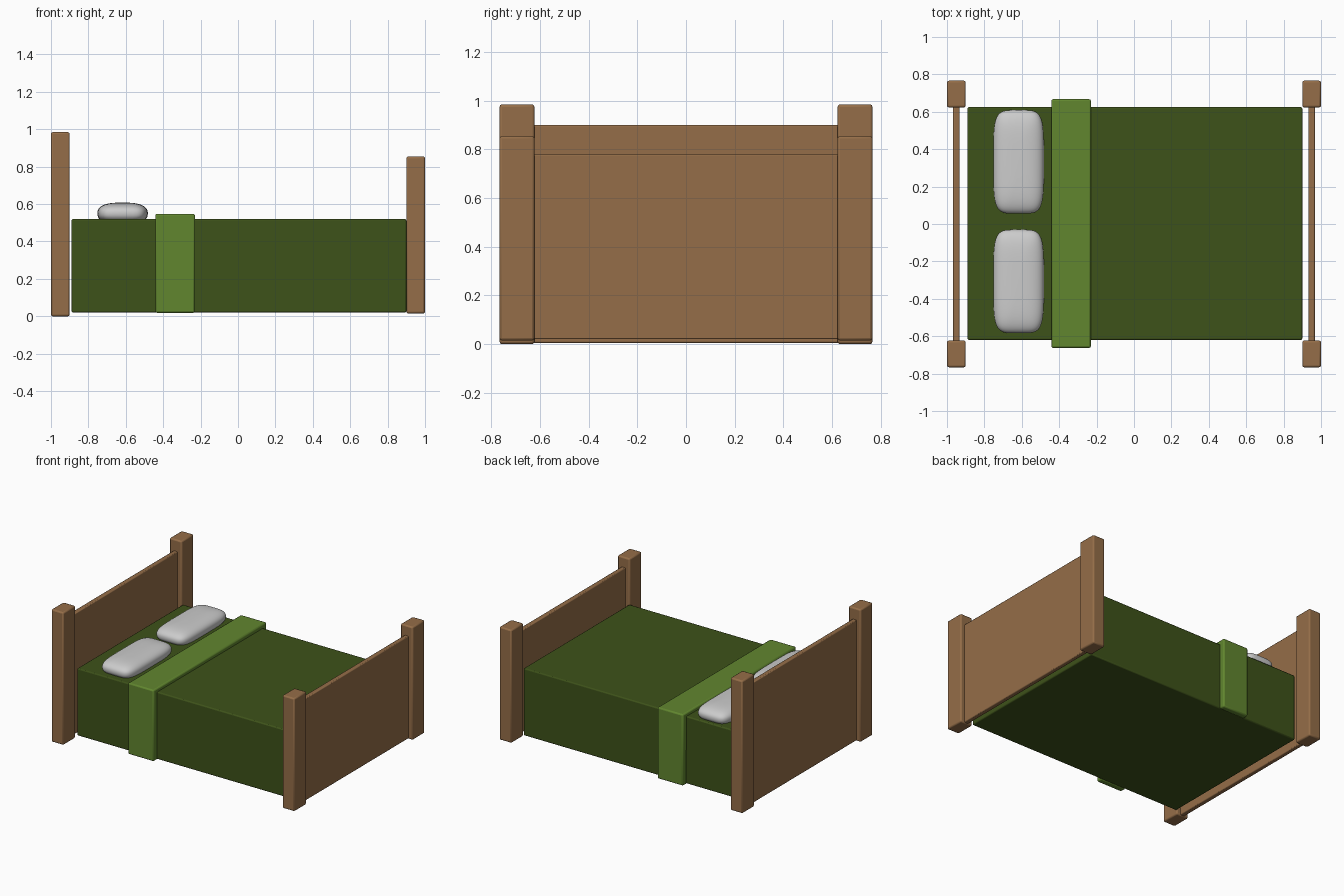
import bpy, bmesh, math
from mathutils import Vector

if "Cube" in bpy.data.objects:
    bpy.data.objects.remove(bpy.data.objects["Cube"])


def material(name, rgb):
    m = bpy.data.materials.new(name)
    m.diffuse_color = (*rgb, 1)
    m.use_nodes = True
    m.node_tree.nodes["Principled BSDF"].inputs["Base Color"].default_value = m.diffuse_color
    return m


wood = material("wood", (0.30, 0.155, 0.065))
dark_green = material("dark_green", (0.048, 0.085, 0.010))
light_green = material("light_green", (0.12, 0.24, 0.028))


def finish(name, bm, mat=None, bevel=0, angle=40):
    bmesh.ops.recalc_face_normals(bm, faces=bm.faces)
    mesh = bpy.data.meshes.new(name)
    bm.to_mesh(mesh)
    bm.free()
    ob = bpy.data.objects.new(name, mesh)
    bpy.context.collection.objects.link(ob)
    if mat:
        mesh.materials.append(mat)
    if bevel:
        mod = ob.modifiers.new("Bevel", "BEVEL")
        mod.width, mod.segments = bevel, 2
    bpy.ops.object.select_all(action="DESELECT")
    ob.select_set(True)
    bpy.context.view_layer.objects.active = ob
    bpy.ops.object.shade_smooth_by_angle(angle=math.radians(angle))
    return ob


def box(name, lo, hi, mat, bevel):
    lo, hi = Vector(lo), Vector(hi)
    bm = bmesh.new()
    bmesh.ops.create_cube(bm, size=1)
    bmesh.ops.scale(bm, vec=hi - lo, verts=bm.verts)
    bmesh.ops.translate(bm, vec=(lo + hi) / 2, verts=bm.verts)
    return finish(name, bm, mat, bevel)


def spow(v, e):
    return math.copysign(abs(v) ** e, v)


def pillow(name, centre, half):
    # Rounded-rectangle cushion: a sphere reshaped into a superellipsoid
    bm = bmesh.new()
    bmesh.ops.create_uvsphere(bm, u_segments=48, v_segments=24, radius=1)
    for v in bm.verts:
        r = math.hypot(v.co.x, v.co.y)
        a = math.atan2(v.co.y, v.co.x)
        rr = r ** 0.7
        v.co = Vector((centre[0] + half[0] * rr * spow(math.cos(a), 0.42),
                       centre[1] + half[1] * rr ** 0.6 * spow(math.sin(a), 0.42),
                       centre[2] + half[2] * spow(v.co.z, 0.85)))
    return finish(name, bm, None, 0, 60)


# Headboard and footboard: two posts and a thin panel each
for label, x, base, post_top, panel_top in (("head", -0.95, 0, 0.985, 0.90),
                                            ("foot", 0.95, 0.015, 0.855, 0.78)):
    for side, s in (("left", -1), ("right", 1)):
        y0, y1 = sorted((s * 0.623, s * 0.766))
        box(f"{label}_post_{side}", (x - 0.05, y0, base), (x + 0.05, y1, post_top), wood, 0.01)
    box(f"{label}board_panel", (x - 0.017, -0.64, base + 0.005),
        (x + 0.017, 0.64, panel_top), wood, 0.006)

# Mattress block with bedspread
box("mattress", (-0.89, -0.62, 0.02), (0.90, 0.625, 0.52), dark_green, 0.008)

# Folded throw: inverted U-shaped strip over the mattress
outline = [(-0.663, 0.018), (-0.663, 0.548), (0.667, 0.548), (0.667, 0.018),
           (0.62, 0.018), (0.62, 0.51), (-0.615, 0.51), (-0.615, 0.018)]
bm = bmesh.new()
face = bm.faces.new([bm.verts.new((-0.442, y, z)) for y, z in outline])
ext = bmesh.ops.extrude_face_region(bm, geom=[face])
moved = [g for g in ext["geom"] if isinstance(g, bmesh.types.BMVert)]
bmesh.ops.translate(bm, vec=(0.212, 0, 0), verts=moved)
finish("throw", bm, light_green, 0.01)

# Two pillows
for side, y in (("left", -0.307), ("right", 0.332)):
    pillow(f"pillow_{side}", (-0.617, y, 0.55), (0.135, 0.277, 0.058))
